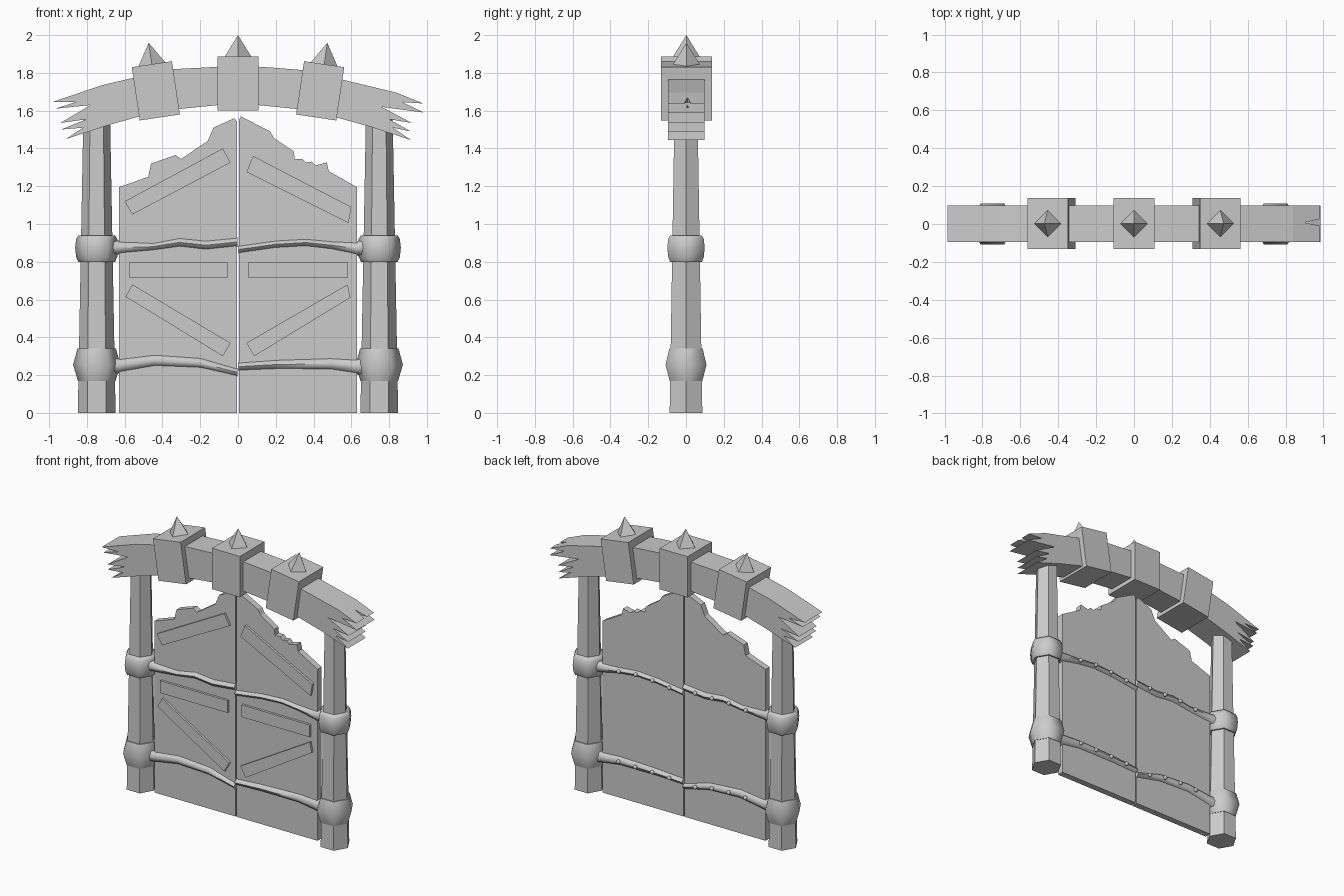
import bpy, bmesh, math
from mathutils import Vector

if "Cube" in bpy.data.objects:
    bpy.data.objects.remove(bpy.data.objects["Cube"])


def finish(name, verts, faces, smooth=None):
    me = bpy.data.meshes.new(name)
    me.from_pydata(verts, [], faces)
    bm = bmesh.new()
    bm.from_mesh(me)
    bmesh.ops.recalc_face_normals(bm, faces=bm.faces)
    bm.to_mesh(me)
    bm.free()
    ob = bpy.data.objects.new(name, me)
    bpy.context.collection.objects.link(ob)
    if smooth:
        bpy.ops.object.select_all(action='DESELECT')
        ob.select_set(True)
        bpy.context.view_layer.objects.active = ob
        bpy.ops.object.shade_smooth_by_angle(angle=math.radians(smooth))
    return ob


def loft(name, rings, smooth=None):
    n = len(rings[0])
    verts = [v for r in rings for v in r]
    faces = [(i * n + j, i * n + (j + 1) % n, (i + 1) * n + (j + 1) % n, (i + 1) * n + j)
             for i in range(len(rings) - 1) for j in range(n)]
    faces += [tuple(range(n)), tuple(range(len(verts) - n, len(verts)))]
    return finish(name, verts, faces, smooth)


def extrude_y(name, prof, y0, y1):
    return loft(name, [[(x, y, z) for x, z in prof] for y in (y0, y1)])


def upright(name, x, levels, smooth, n=6):
    rings = [[(x + r * math.cos(2 * math.pi * k / n), r * math.sin(2 * math.pi * k / n), z)
              for k in range(n)] for z, r in levels]
    return loft(name, rings, smooth)


# Hexagonal posts and their swollen hinge collars
for s, side in ((-1, "left"), (1, "right")):
    x = s * 0.748
    upright(side + "_post", x, [(0, 0.1), (1.56, 0.071)], 40)
    upright(side + "_lower_collar", x,
            [(0.17, 0.1), (0.255, 0.125), (0.34, 0.102)], 65)
    upright(side + "_upper_collar", x,
            [(0.80, 0.097), (0.825, 0.109), (0.875, 0.114), (0.92, 0.109), (0.94, 0.097)], 65)

# Door leaves with broken top edges
left_top = [(-0.005, 1.545), (-0.02, 1.56), (-0.13, 1.51), (-0.16, 1.44), (-0.30, 1.345),
            (-0.33, 1.365), (-0.46, 1.32), (-0.475, 1.25), (-0.63, 1.195)]
right_top = [(0.005, 1.55), (0.015, 1.57), (0.17, 1.49), (0.19, 1.455), (0.295, 1.385),
             (0.30, 1.345), (0.34, 1.345), (0.36, 1.325), (0.39, 1.33), (0.41, 1.31),
             (0.47, 1.325), (0.48, 1.28), (0.63, 1.195)]
extrude_y("left_door", [(-0.63, 0), (-0.005, 0)] + left_top, -0.022, 0.022)
extrude_y("right_door", [(0.63, 0), (0.005, 0)] + right_top, -0.022, 0.022)

# Planks nailed on the front
planks = {
    "upper_left_plank": [(-0.60, 1.12), (-0.08, 1.40), (-0.04, 1.325), (-0.56, 1.05)],
    "upper_right_plank": [(0.08, 1.36), (0.60, 1.09), (0.585, 1.005), (0.045, 1.275)],
    "middle_left_plank": [(-0.575, 0.80), (-0.055, 0.80), (-0.055, 0.715), (-0.575, 0.715)],
    "middle_right_plank": [(0.055, 0.80), (0.58, 0.80), (0.58, 0.715), (0.055, 0.715)],
    "lower_left_plank": [(-0.56, 0.68), (-0.04, 0.37), (-0.08, 0.30), (-0.595, 0.615)],
    "lower_right_plank": [(0.045, 0.37), (0.58, 0.68), (0.595, 0.61), (0.085, 0.30)],
}
for name, prof in planks.items():
    extrude_y(name, prof, -0.038, 0.0)

# Wavy hinge straps (x, z, half height) with rivets on the back
straps = {
    "upper_left": [(-0.70, 0.875, 0.06), (-0.64, 0.875, 0.037), (-0.45, 0.88, 0.022),
                   (-0.31, 0.903, 0.026), (-0.17, 0.888, 0.027), (-0.002, 0.905, 0.026)],
    "upper_right": [(0.70, 0.88, 0.06), (0.63, 0.87, 0.037), (0.5, 0.887, 0.024),
                    (0.36, 0.902, 0.022), (0.2, 0.893, 0.022), (0.002, 0.865, 0.022)],
    "lower_left": [(-0.70, 0.25, 0.06), (-0.63, 0.25, 0.04), (-0.44, 0.278, 0.034),
                   (-0.2, 0.265, 0.03), (-0.002, 0.214, 0.022)],
    "lower_right": [(0.70, 0.245, 0.06), (0.63, 0.245, 0.042), (0.49, 0.26, 0.034),
                    (0.2, 0.256, 0.028), (0.002, 0.245, 0.024)],
}
for name, pts in straps.items():
    rings = []
    for x, z, h in pts:
        d = 0.036 + 0.25 * h
        rings.append([(x, d * math.cos(k * math.pi / 4), z + h * math.sin(k * math.pi / 4))
                      for k in range(8)])
    loft(name + "_strap", rings, 60)
    path = sorted(pts)
    for i in range(4):
        x = (0.1 + 0.13 * i) * (1 if pts[0][0] > 0 else -1)
        for a, b in zip(path, path[1:]):
            if a[0] <= x <= b[0]:
                z, h = (Vector(a).lerp(Vector(b), (x - a[0]) / (b[0] - a[0])))[1:]
        bpy.ops.mesh.primitive_uv_sphere_add(segments=8, ring_count=6, radius=0.014,
                                             location=(x, 0.037 + 0.25 * h, z))
        bpy.context.object.name = name + "_rivet"
        bpy.ops.object.shade_smooth()

# Arched top beam with splintered ends
beam_profile = [
    (-0.984, 1.645), (-0.72, 1.735), (-0.55, 1.775), (-0.34, 1.82), (-0.18, 1.828), (0, 1.84),
    (0.18, 1.828), (0.34, 1.815), (0.57, 1.76), (0.84, 1.695), (0.98, 1.638),
    (0.87, 1.645), (0.984, 1.59), (0.76, 1.62), (0.92, 1.535), (0.80, 1.555), (0.915, 1.49),
    (0.82, 1.51), (0.915, 1.445),
    (0.70, 1.515), (0.5, 1.57), (0.3, 1.61), (0, 1.64), (-0.3, 1.61), (-0.52, 1.57), (-0.68, 1.525),
    (-0.91, 1.45), (-0.82, 1.51), (-0.937, 1.50), (-0.80, 1.555), (-0.94, 1.535),
    (-0.78, 1.63), (-0.97, 1.61), (-0.86, 1.645)]
beam = extrude_y("top_beam", beam_profile, -0.096, 0.098)

# V split in the right tip of the beam
cut = finish("split_cutter", [(x, y, z) for z in (1.617, 1.75)
                              for x, y in ((0.9, 0.008), (1.0, -0.014), (1.0, 0.03))],
             [(0, 1, 2), (3, 4, 5), (0, 1, 4, 3), (1, 2, 5, 4), (2, 0, 3, 5)])
cut.hide_render = True
cut.hide_set(True)
mod = beam.modifiers.new("split", 'BOOLEAN')
mod.operation = 'DIFFERENCE'
mod.object = cut

# Bands around the beam, each topped with a four-sided spike
for name, x, z, tilt in (("left", -0.435, 1.705, -8.5), ("middle", 0, 1.743, 0),
                         ("right", 0.435, 1.705, 8.5)):
    t = math.radians(tilt)
    up = Vector((math.sin(t), 0, math.cos(t)))
    c = Vector((x, 0.002, z))
    bpy.ops.mesh.primitive_cube_add(size=1, location=c, rotation=(0, t, 0))
    band = bpy.context.object
    band.name = name + "_band"
    band.scale = (0.215, 0.27, 0.285)
    bpy.ops.mesh.primitive_cone_add(vertices=4, radius1=0.073, depth=0.118,
                                    location=c + up * 0.198, rotation=(0, t, 0))
    bpy.context.object.name = name + "_spike"
